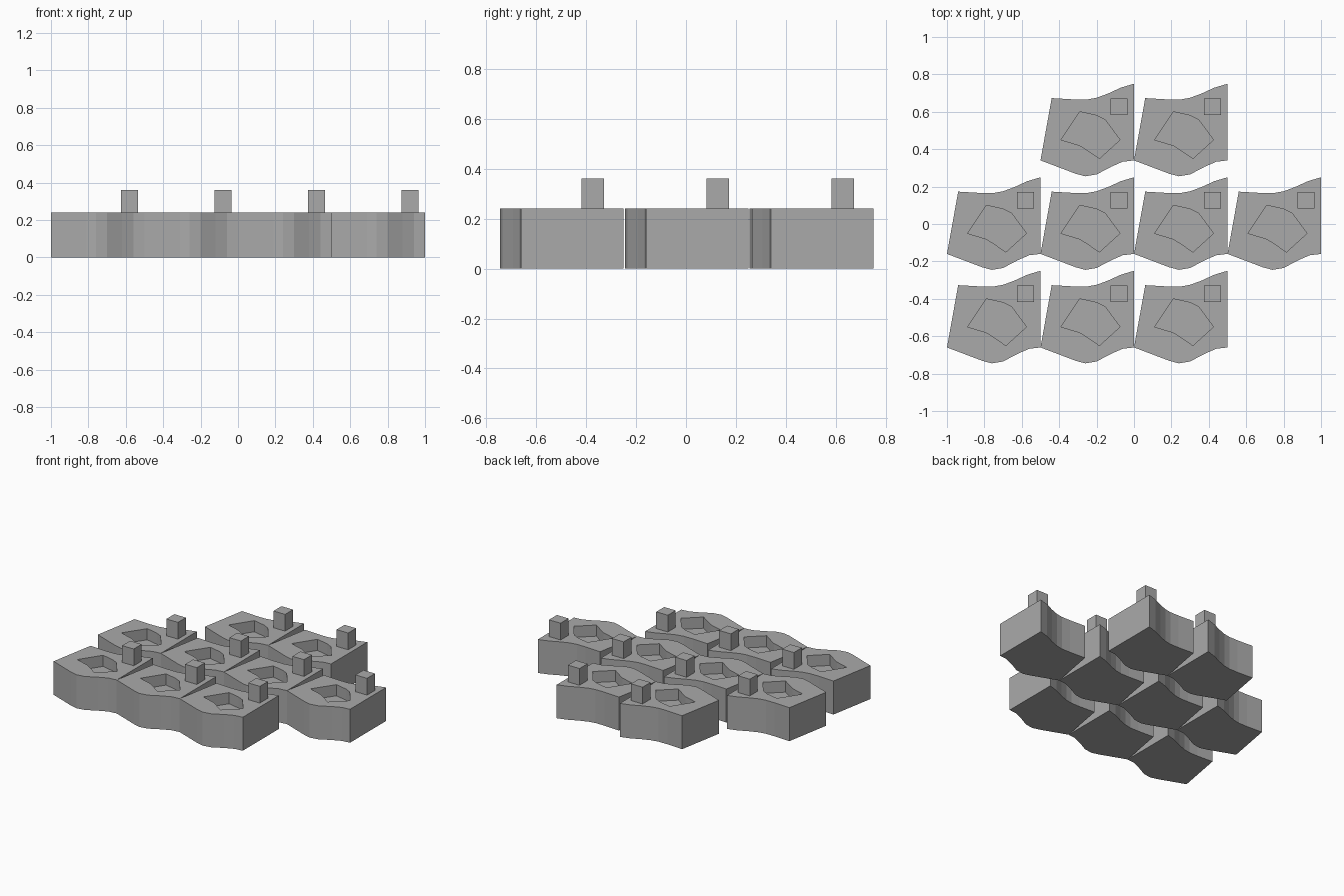
import bpy
import bmesh

if "Cube" in bpy.data.objects:
    bpy.data.objects.remove(bpy.data.objects["Cube"], do_unlink=True)

PITCH = 0.5
TILE_TOP = 0.24
POCKET_FLOOR = 0.16
PEG_TOP = 0.36

grey = bpy.data.materials.new("stone grey")
grey.use_nodes = True
grey.diffuse_color = (0.4, 0.4, 0.4, 1)
grey.node_tree.nodes["Principled BSDF"].inputs["Base Color"].default_value = (0.4, 0.4, 0.4, 1)

# Tile outline: the wavy lower edge is repeated along the upper edge
outline = [(0, -0.16), (0.19, -0.232), (0.24, -0.245), (0.30, -0.235),
           (0.38, -0.193), (0.44, -0.167), (0.5, -0.16),
           (0.5, 0.25), (0.43, 0.229), (0.36, 0.197), (0.30, 0.175),
           (0.25, 0.166), (0.18, 0.166), (0.06, 0.173)]
pocket = [(0.11, -0.05), (0.21, -0.08), (0.25, -0.105), (0.315, -0.15),
          (0.425, -0.05), (0.345, 0.058), (0.30, 0.08), (0.21, 0.10)]


def ring(bm, points, z):
    return [bm.verts.new((x - PITCH / 2, y, z)) for x, y in points]


def walls(bm, lower, upper):
    n = len(lower)
    for i in range(n):
        j = (i + 1) % n
        bm.faces.new((lower[i], lower[j], upper[j], upper[i]))


def finish(bm, name):
    bmesh.ops.recalc_face_normals(bm, faces=bm.faces)
    mesh = bpy.data.meshes.new(name)
    bm.to_mesh(mesh)
    bm.free()
    mesh.materials.append(grey)
    return mesh


def tile_mesh():
    bm = bmesh.new()
    base, rim = ring(bm, outline, 0), ring(bm, outline, TILE_TOP)
    floor, lip = ring(bm, pocket, POCKET_FLOOR), ring(bm, pocket, TILE_TOP)
    walls(bm, base, rim)
    walls(bm, floor, lip)
    bm.faces.new(base)
    bm.faces.new(floor)
    # Top face between the rim and the pocket lip
    edges = [bm.edges.get((loop[i - 1], loop[i])) for loop in (rim, lip) for i in range(len(loop))]
    filled = bmesh.ops.triangle_fill(bm, edges=edges, use_beauty=True)
    inner = [e for e in filled["geom"] if isinstance(e, bmesh.types.BMFace)]
    bmesh.ops.join_triangles(bm, faces=inner, angle_face_threshold=3, angle_shape_threshold=3)
    return finish(bm, "tile")


def peg_mesh():
    bm = bmesh.new()
    square = [(0.374, 0.082), (0.466, 0.082), (0.466, 0.172), (0.374, 0.172)]
    low, high = ring(bm, square, TILE_TOP), ring(bm, square, PEG_TOP)
    walls(bm, low, high)
    bm.faces.new(high)
    return finish(bm, "peg")


# Rows of tiles, front to back: (first tile centre, number of tiles)
parts = {"tile": tile_mesh(), "peg": peg_mesh()}
rows = {"front": (-0.75, 3), "middle": (-0.75, 4), "back": (-0.25, 2)}
for r, (row, (start, count)) in enumerate(rows.items()):
    for c in range(count):
        for part, mesh in parts.items():
            obj = bpy.data.objects.new(f"{row}_{part}_{c + 1}", mesh)
            obj.location = (start + c * PITCH, (r - 1) * PITCH, 0)
            bpy.context.collection.objects.link(obj)
